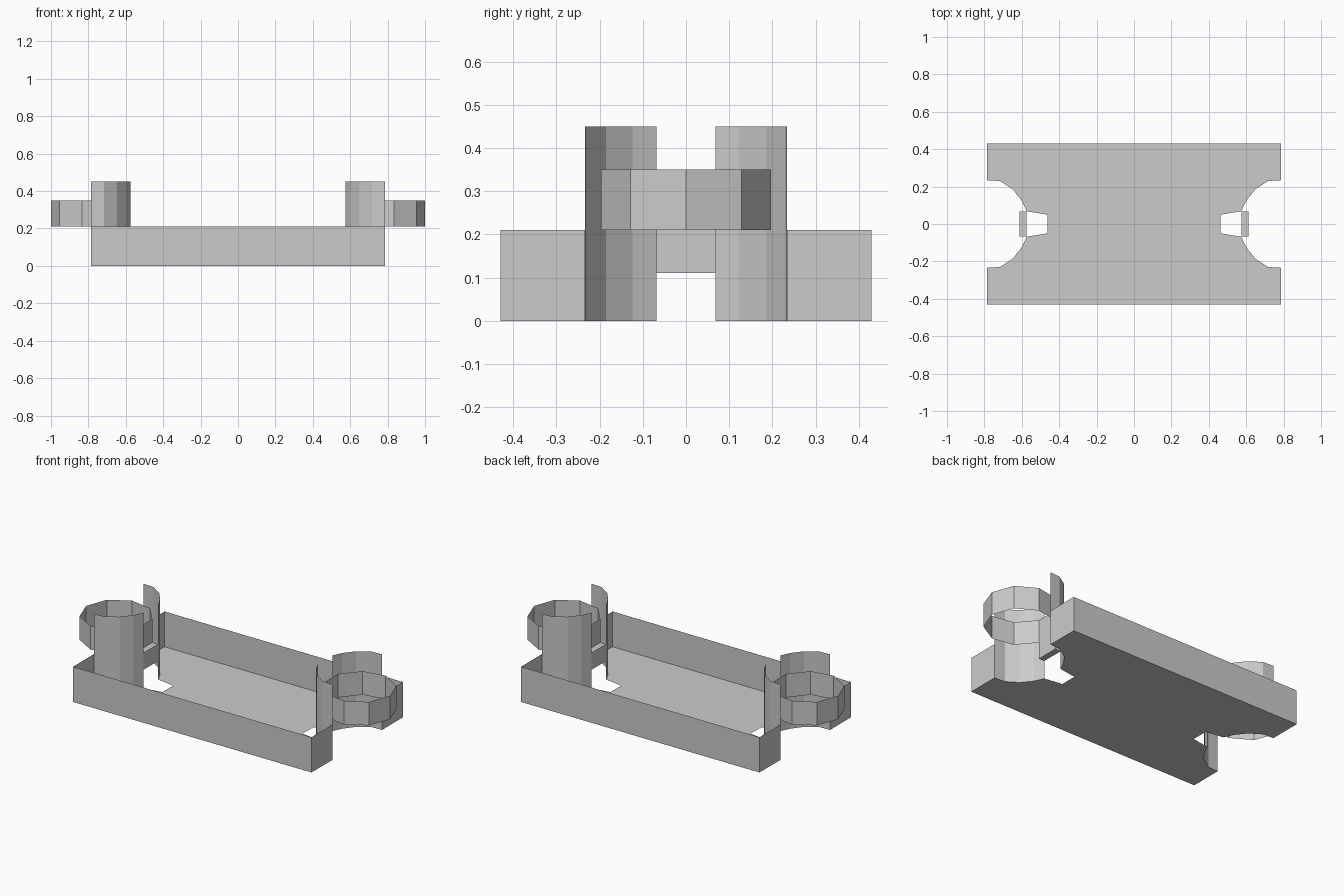
import bpy, bmesh
from math import cos, sin, radians

if "Cube" in bpy.data.objects:
    bpy.data.objects.remove(bpy.data.objects["Cube"])

W, D, H = 0.785, 0.43, 0.21      # tray half width, half depth, height
# quarter profile of a curved end post, from the outer edge to the gap
ARC = [(W, 0.234), (0.717, 0.23), (0.648, 0.185), (0.6, 0.124), (0.574, 0.068)]
NOTCH = (0.462, 0.05)            # inner corner of the floor cut-out


def make(name, faces):
    bm = bmesh.new()
    for f in faces:
        bm.faces.new([bm.verts.new(p) for p in f])
    bmesh.ops.remove_doubles(bm, verts=bm.verts, dist=1e-5)
    me = bpy.data.meshes.new(name)
    bm.to_mesh(me)
    bm.free()
    ob = bpy.data.objects.new(name, me)
    bpy.context.collection.objects.link(ob)
    return ob


def strip(pts, z0, z1, closed=False):
    """Vertical sheet walls along a plan path."""
    n = len(pts)
    return [[(*pts[i], z0), (*pts[(i + 1) % n], z0), (*pts[(i + 1) % n], z1), (*pts[i], z1)]
            for i in range(n if closed else n - 1)]


# floor with scooped and notched ends
quarter = [(W, D)] + ARC + [NOTCH]
right = quarter + [(x, -y) for x, y in reversed(quarter)]
outline = right + [(-x, -y) for x, y in right]
make("tray_floor", [[(x, y, 0) for x, y in outline]])

# front and back walls, returning round the corners to the posts
for name, s in (("front_wall", -1), ("back_wall", 1)):
    path = [(-W, s * ARC[0][1]), (-W, s * D), (W, s * D), (W, s * ARC[0][1])]
    make(name, strip(path[::-s], 0, H))

for side, sx in (("left", -1), ("right", 1)):
    # tall curved posts
    for end, sy in (("front", -1), ("back", 1)):
        path = [(sx * x, sy * y) for x, y in ARC]
        make(f"{side}_{end}_post", strip(path[::sx * sy], 0, 0.45))

    # nine-sided ring held between the posts
    ring = [(sx * (0.8 + 0.2 * cos(radians(40 * i))), 0.2 * sin(radians(40 * i)))
            for i in range(9)]
    make(f"{side}_ring", strip(ring[::sx], H, 0.35, True))

    # small bridge joining the posts under the ring
    box = [(sx * 0.574, -0.068), (sx * 0.612, -0.068), (sx * 0.612, 0.068), (sx * 0.574, 0.068)][::sx]
    caps = [[(x, y, H) for x, y in box], [(x, y, 0.11) for x, y in reversed(box)]]
    make(f"{side}_bridge", strip(box, 0.11, H, True) + caps)
